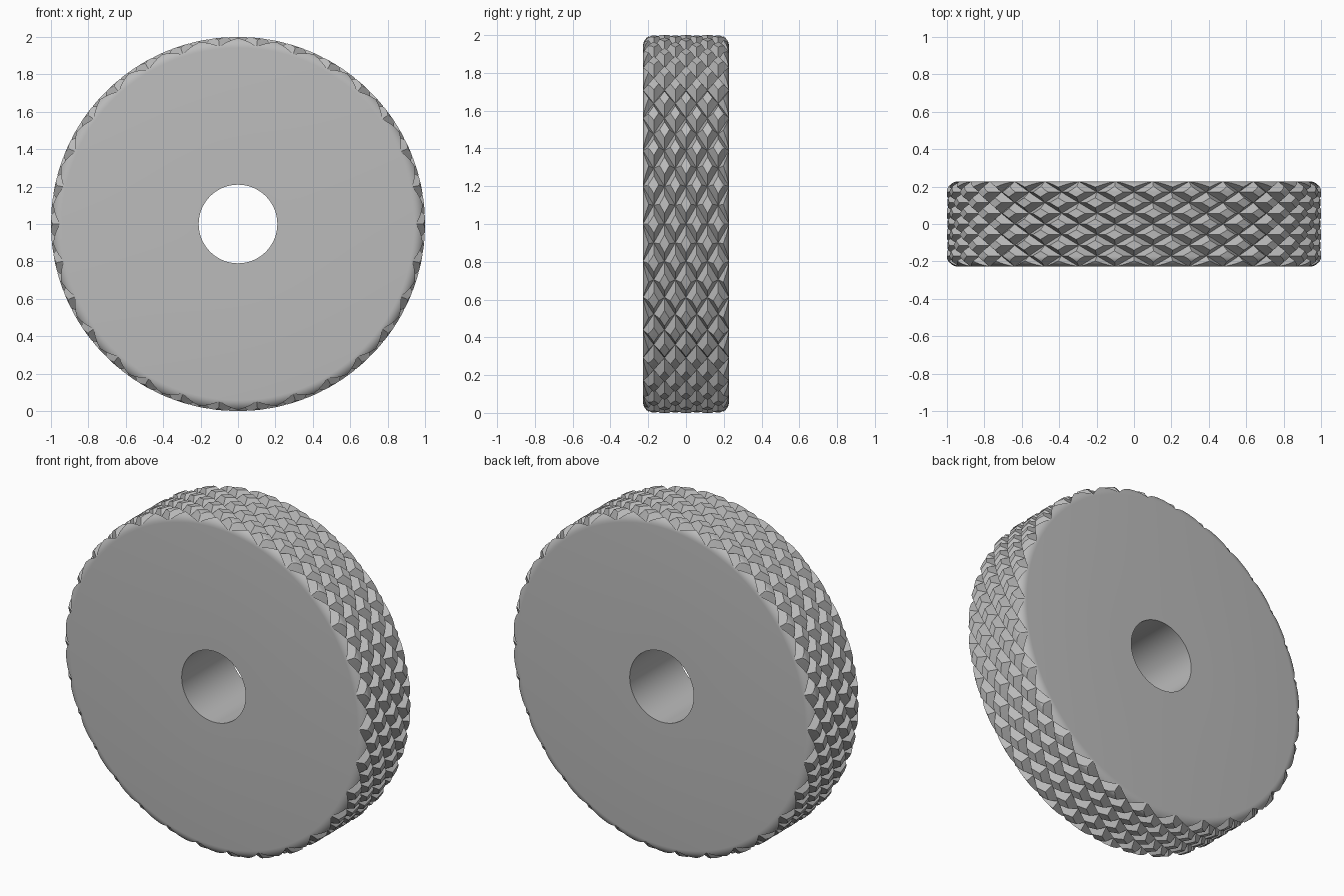
import bpy, bmesh, math

if "Cube" in bpy.data.objects:
    bpy.data.objects.remove(bpy.data.objects["Cube"])

STARTS = 30            # helical grooves in each direction
PITCH = 0.1138         # diamond width along the axle
GROOVE = 0.27          # groove half width, as a share of the pitch
DEPTH = 0.046          # groove depth
HALF = 0.2275          # half thickness of the wheel
FILLET = 0.06
BORE = 0.21


def to_object(name, bm):
    bmesh.ops.recalc_face_normals(bm, faces=bm.faces)
    mesh = bpy.data.meshes.new(name)
    bm.to_mesh(mesh)
    bm.free()
    obj = bpy.data.objects.new(name, mesh)
    bpy.context.collection.objects.link(obj)
    return obj


def make_wheel():
    """Lathed ring with a bore and rounded rims."""
    bm = bmesh.new()
    outer = 1.002
    prof = [(BORE, -HALF)]
    for side in (-1, 1):
        for k in range(9):
            t = math.pi / 16 * (k if side < 0 else 8 - k)
            prof.append((outer - FILLET + FILLET * math.sin(t),
                         side * (HALF - FILLET + FILLET * math.cos(t))))
    prof.append((BORE, HALF))
    n = 180
    rings = []
    for i in range(n):
        a = 2 * math.pi * i / n
        rings.append([bm.verts.new((r * math.cos(a), y, 1 + r * math.sin(a))) for r, y in prof])
    for i in range(n):
        p, q = rings[i], rings[(i + 1) % n]
        for j in range(len(prof)):
            k = (j + 1) % len(prof)
            bm.faces.new((p[j], p[k], q[k], q[j]))
    return to_object("knurled_wheel", bm)


def make_knurl():
    """Solid drum whose surface is crossed by two sets of V grooves."""
    bm = bmesh.new()

    def point(a, b):
        cut = max(0, *(1 - abs(t - round(t)) / GROOVE for t in (a, b)))
        r = 1 - DEPTH * cut
        ang = (a + b) / 2 * 2 * math.pi / STARTS
        return bm.verts.new((r * math.cos(ang), (a - b) / 2 * PITCH, 1 + r * math.sin(ang)))

    steps = [0, GROOVE, 0.5, 1 - GROOVE, 1]
    for d in range(-7, 8):
        for p in range(STARTS):
            q = p - d
            grid = [[point(p + s, q + t) for t in steps] for s in steps]
            for i in range(4):
                for j in range(4):
                    v = [grid[i][j], grid[i + 1][j], grid[i + 1][j + 1], grid[i][j + 1]]
                    if (i in (0, 3)) and (j in (0, 3)) and i != j:
                        v = v[1:] + v[:1]      # crease runs out of the crossing
                    bm.faces.new((v[0], v[1], v[2]))
                    bm.faces.new((v[0], v[2], v[3]))
    bmesh.ops.remove_doubles(bm, verts=bm.verts, dist=1e-4)
    # trim both ends flat and close them
    for side in (-1, 1):
        bmesh.ops.bisect_plane(bm, geom=bm.verts[:] + bm.edges[:] + bm.faces[:],
                               plane_co=(0, side * 0.29, 0), plane_no=(0, side, 0),
                               clear_outer=True)
    rim = [e for e in bm.edges if e.is_boundary]
    caps = bmesh.ops.edgeloop_fill(bm, edges=rim)["faces"]
    bmesh.ops.poke(bm, faces=caps)
    return to_object("knurl_helper", bm)


wheel = make_wheel()
knurl = make_knurl()

# keep only what lies inside both the ring and the grooved drum
cut = wheel.modifiers.new("knurling", 'BOOLEAN')
cut.operation = 'INTERSECT'
cut.solver = 'EXACT'
cut.object = knurl
bpy.context.view_layer.objects.active = wheel
wheel.select_set(True)
bpy.ops.object.modifier_apply(modifier=cut.name)
bpy.data.objects.remove(knurl)

metal = bpy.data.materials.new("grey_metal")
metal.diffuse_color = (0.5, 0.5, 0.5, 1)
metal.use_nodes = True
metal.node_tree.nodes["Principled BSDF"].inputs["Base Color"].default_value = metal.diffuse_color
wheel.data.materials.clear()
wheel.data.materials.append(metal)
bpy.ops.object.shade_smooth_by_angle(angle=math.radians(25))
